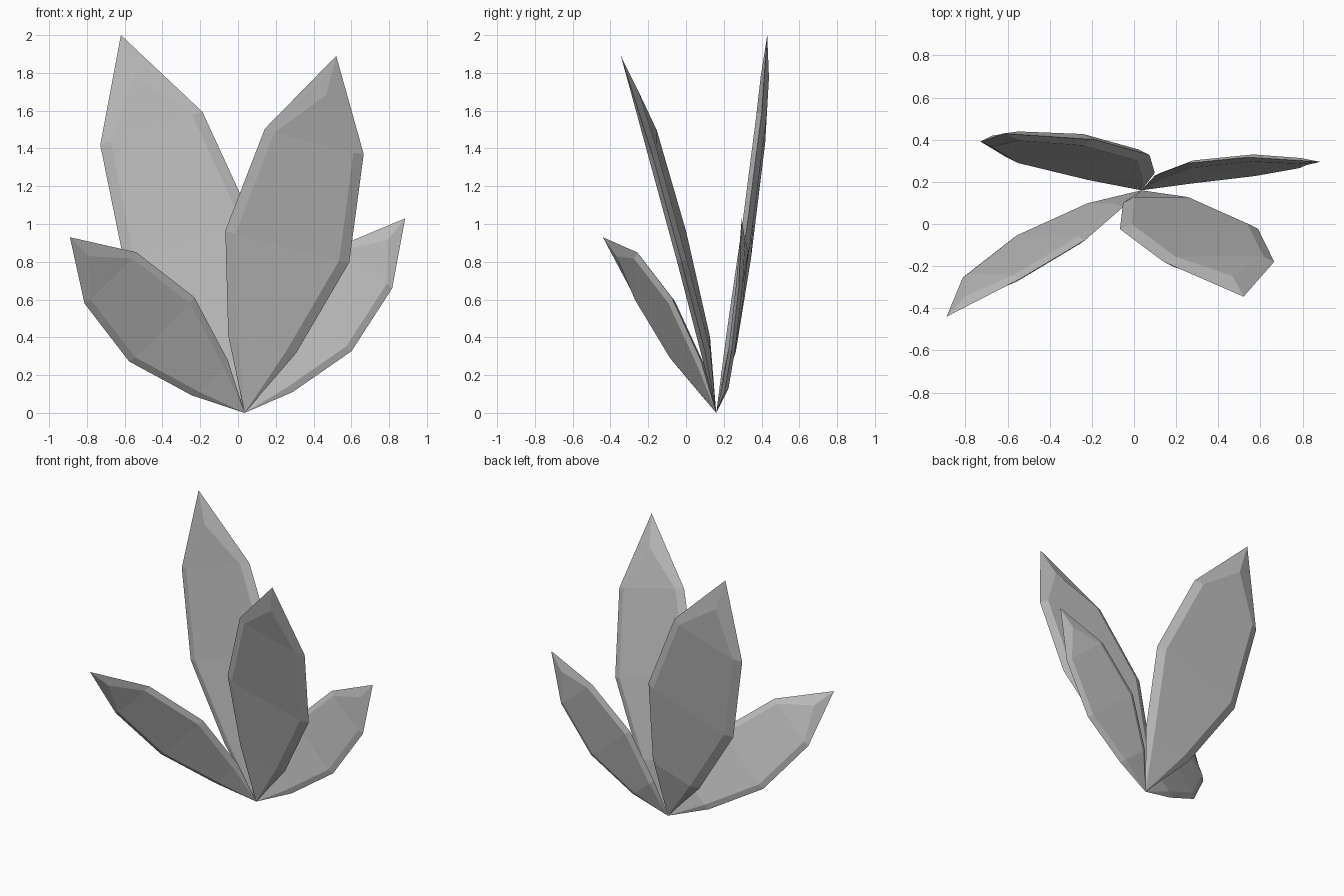
import bpy, bmesh
from mathutils import Vector

if "Cube" in bpy.data.objects:
    bpy.data.objects.remove(bpy.data.objects["Cube"])

mat = bpy.data.materials.new("pale_grey")
mat.diffuse_color = (0.5, 0.5, 0.5, 1)
mat.use_nodes = True
mat.node_tree.nodes["Principled BSDF"].inputs["Base Color"].default_value = mat.diffuse_color

BASE = Vector((0.035, 0.16, 0))
# stations along the blade: (position, half width, bow factor), as fractions of length
STATIONS = [(0.187, 0.092, 0.75), (0.46, 0.168, 1.0), (0.755, 0.134, 0.85)]
INSET, HALF_THICK = 0.027, 0.013


def leaf(name, tip, side, bow):
    """Pointed blade: outer rim plus a raised inset panel on the front and back."""
    axis = Vector(tip) - BASE
    length = axis.length
    side = Vector(side)
    side = (side - axis * (side.dot(axis) / axis.dot(axis))).normalized()
    normal = axis.normalized().cross(side)      # points to the back

    def point(t, across, out):
        return BASE + axis * t + (side * across + normal * out) * length

    bm = bmesh.new()
    base, end = bm.verts.new(BASE), bm.verts.new(tip)

    def edge_pair(inset, lift):
        return [[bm.verts.new(point(t, s * (w - inset), bow * b + lift))
                 for t, w, b in STATIONS] for s in (-1, 1)]

    rim = edge_pair(0, 0)
    for sign in (-1, 1):
        panel = edge_pair(INSET, sign * HALF_THICK)
        panel_tip = bm.verts.new(point(0.89, 0, bow * 0.45 + sign * HALF_THICK * 0.8))
        # central panel
        l, r = panel
        bm.faces.new((base, l[0], r[0]))
        for i in range(2):
            bm.faces.new((l[i], l[i + 1], r[i + 1], r[i]))
        bm.faces.new((l[2], panel_tip, r[2]))
        # sloping border on both edges
        for outer, inner in zip(rim, panel):
            bm.faces.new((base, outer[0], inner[0]))
            for i in range(2):
                bm.faces.new((outer[i], outer[i + 1], inner[i + 1], inner[i]))
            bm.faces.new((outer[2], end, panel_tip, inner[2]))
    bmesh.ops.recalc_face_normals(bm, faces=bm.faces)
    me = bpy.data.meshes.new(name)
    bm.to_mesh(me)
    bm.free()
    me.materials.append(mat)
    bpy.context.collection.objects.link(bpy.data.objects.new(name, me))


# two tall leaves and two short leaves fanning out of one root point
leaf("tall_leaf_back", (-0.62, 0.43, 2.0), (0.944, 0.02, 0.33), 0.018)
leaf("tall_leaf_front", (0.52, -0.345, 1.89), (0.97, 0.0, -0.24), 0.025)
leaf("short_leaf_front", (-0.89, -0.44, 0.93), (0.70, -0.02, 0.71), 0.033)
leaf("short_leaf_back", (0.885, 0.295, 1.03), (0.80, -0.10, -0.59), 0.032)
